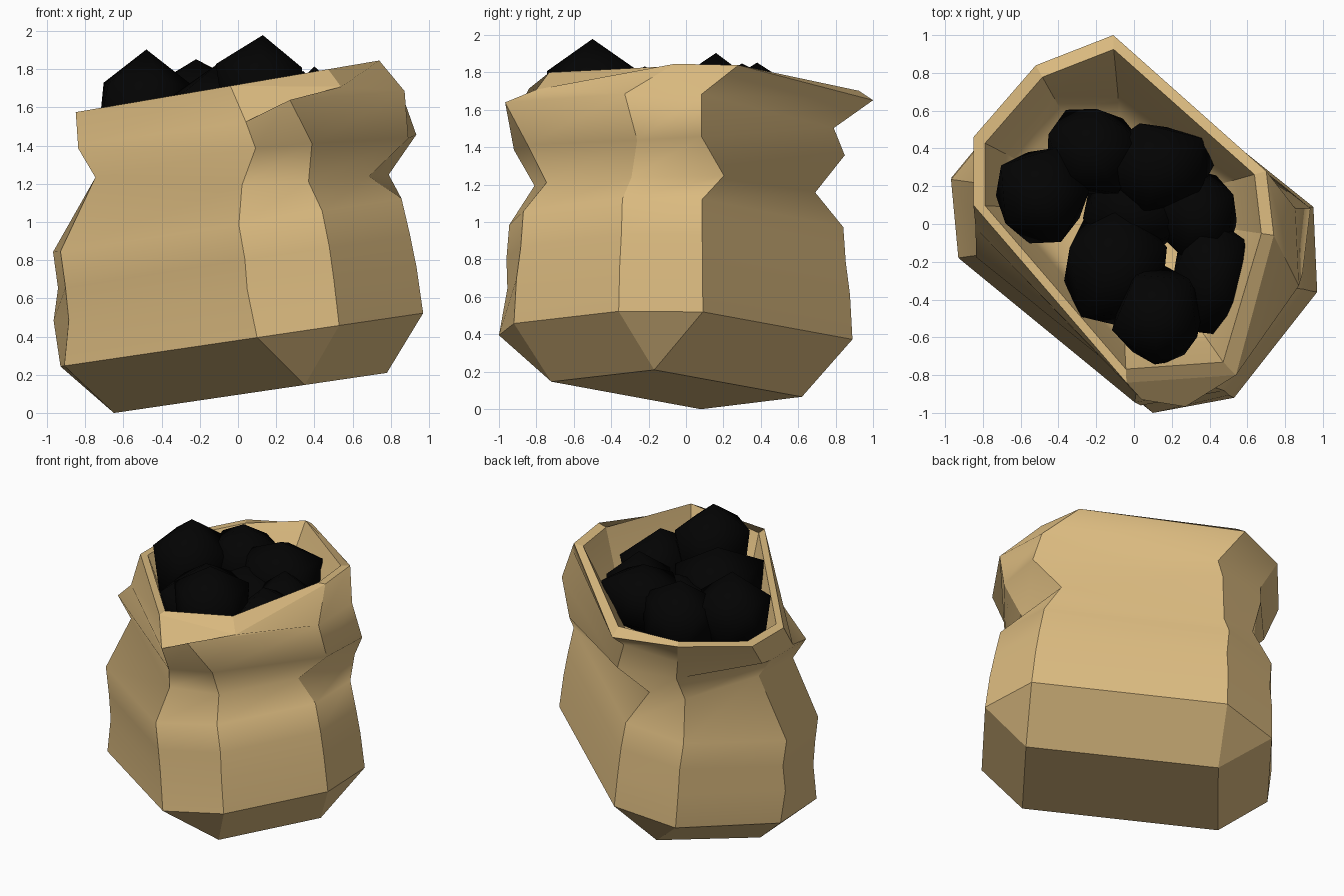
import bpy, bmesh, math, random
from mathutils import Vector

if "Cube" in bpy.data.objects:
    bpy.data.objects.remove(bpy.data.objects["Cube"])


def material(name, rgb):
    m = bpy.data.materials.new(name)
    m.use_nodes = True
    m.diffuse_color = (*rgb, 1)
    bsdf = m.node_tree.nodes["Principled BSDF"]
    bsdf.inputs["Base Color"].default_value = (*rgb, 1)
    bsdf.inputs["Roughness"].default_value = 0.9
    return m


burlap = material("burlap tan", (0.71, 0.495, 0.215))
coal = material("coal black", (0.001, 0.001, 0.001))


def finish(bm, name, mat):
    bmesh.ops.recalc_face_normals(bm, faces=bm.faces[:])
    mesh = bpy.data.meshes.new(name)
    bm.to_mesh(mesh)
    bm.free()
    mesh.materials.append(mat)
    obj = bpy.data.objects.new(name, mesh)
    bpy.context.collection.objects.link(obj)


# Sack outline (chamfered rectangle), base corners and mouth outline
OUTLINE = [(.1, -1), (.53, -.92), (.97, -.36), (.95, .09),
           (-.05, .89), (-.49, .82), (-.93, .25), (-.91, -.19)]
BASE = [(.35, -.72), (.78, -.17), (-.2, .62), (-.65, .08)]
MOUTH = [(-.04, -.84), (.52, -.8), (.74, -.06), (.7, .28),
         (-.11, 1), (-.52, .84), (-.85, .46), (-.85, .1)]
MIDDLE = Vector((-.08, .06))


def tilted(points, z, tilt, scale=1, dx=0):
    return [Vector((x * scale + dx, y * scale, z + tilt * x)) for x, y in points]


def inset(scale, z, tilt):
    return tilted([MIDDLE + (Vector(p) - MIDDLE) * scale for p in MOUTH], z, tilt)


# Outer rings: height, tilt, scale, shift
rings = [tilted(OUTLINE, *r) for r in (
    (.38, .147, 1, 0),
    (.62, .147, .985, -.02),
    (.79, .147, .96, -.03),
    (.98, .147, .945, -.06),
    (1.19, .04, .81, -.06),
    (1.38, .06, .92, 0),
    (1.54, .15, .91, -.01))]

# Mouth lip, inner wall and hidden inner floor
rings += [tilted(MOUTH, 1.72, .17), inset(.92, 1.72, .17),
          inset(.79, 1.42, .06), inset(.66, 1.22, .04)]

# Creases: pulled-in neck corners and the folded front corner
for ring, col, offset in (
        (1, 0, (-.03, .03, .01)), (1, 6, (-.03, 0, 0)), (1, 7, (.03, 0, 0)),
        (2, 0, (-.03, 0, 0)), (2, 6, (-.02, 0, 0)),
        (3, 0, (-.03, 0, -.01)), (3, 6, (-.03, 0, 0)), (3, 7, (-.01, 0, 0)),
        (4, 2, (-.04, 0, .01)), (4, 3, (.08, .13, .02)),
        (4, 4, (-.09, -.03, -.03)), (4, 6, (.09, 0, .08)), (4, 7, (.05, 0, .08)),
        (5, 1, (-.1, 0, 0)), (5, 2, (0, .07, 0)), (5, 3, (.06, 0, .02)),
        (5, 4, (0, .03, -.02)), (5, 6, (.02, 0, .06)), (5, 7, (0, 0, .06)),
        (6, 0, (-.04, -.02, -.03)), (6, 1, (-.2, -.13, .02)),
        (6, 4, (0, -.02, -.03)), (6, 6, (.02, .1, 0)), (6, 7, (0, .15, 0)),
        (7, 1, (.02, 0, -.1)), (7, 4, (0, 0, -.05)),
        (9, 4, (.02, -.13, 0)), (10, 4, (.02, -.13, 0))):
    rings[ring][col] += Vector(offset)

bm = bmesh.new()
loops = [[bm.verts.new(p) for p in ring] for ring in rings]
base = [bm.verts.new(p) for p in tilted(BASE, .095, .147)]
bm.faces.new(base)
bm.faces.new(loops[-1])
first = loops[0]
for k in range(4):
    a, b, c = first[2 * k], first[2 * k + 1], first[(2 * k + 2) % 8]
    bm.faces.new((base[k], a, b))
    bm.faces.new((base[k], b, c, base[(k + 1) % 4]))
for low, high in zip(loops, loops[1:]):
    for i in range(8):
        j = (i + 1) % 8
        bm.faces.new((low[i], low[j], high[j], high[i]))

# Smooth folds up each panel, sharp seams along columns, base, lip and front fold
for f in bm.faces:
    f.smooth = True
sharp_loops = [set(loops[n]) for n in (0, 7, 8)] + [set(loops[6][:2])]
for e in bm.edges:
    along_ring = any(all(v in loop for v in e.verts) for loop in loops)
    on_sharp = any(all(v in s for v in e.verts) for s in sharp_loops)
    e.smooth = along_ring and not on_sharp
finish(bm, "sack", burlap)

# Coal lumps: centre, half sizes
random.seed(4)
LUMPS = [((-.22, .38, 1.58), (.26, .25, .27)),
         ((.13, .3, 1.6), (.28, .24, .25)),
         ((-.48, .16, 1.59), (.26, .26, .27)),
         ((-.1, -.22, 1.55), (.29, .33, .26)),
         ((.34, .05, 1.5), (.22, .26, .25)),
         ((.4, -.28, 1.52), (.22, .32, .25)),
         ((.13, -.5, 1.68), (.24, .27, .28)),
         ((.0, .08, 1.47), (.3, .25, .24))]
for n, (centre, size) in enumerate(LUMPS):
    bm = bmesh.new()
    bmesh.ops.create_icosphere(bm, subdivisions=1, radius=1.08)
    spin = random.uniform(0, math.tau)
    for v in bm.verts:
        x, y = v.co.x, v.co.y
        v.co.x = x * math.cos(spin) - y * math.sin(spin)
        v.co.y = x * math.sin(spin) + y * math.cos(spin)
        v.co *= random.uniform(.9, 1.1)
        v.co = Vector(c + s * t for c, s, t in zip(centre, size, v.co))
    for f in bm.faces:
        f.smooth = True
    finish(bm, f"coal_lump_{n + 1}", coal)
